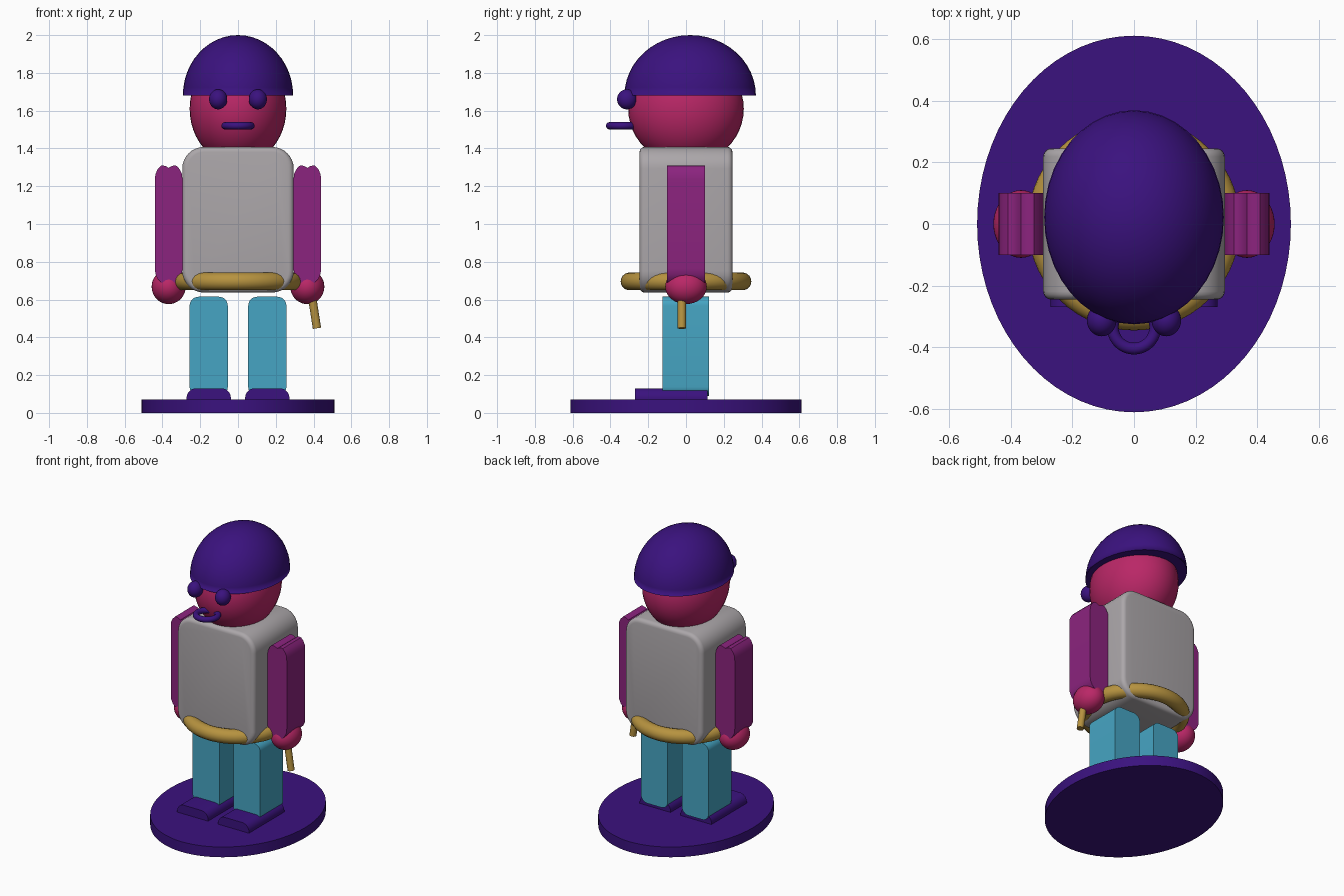
import bpy, bmesh, math
from mathutils import Vector

if "Cube" in bpy.data.objects:
    bpy.data.objects.remove(bpy.data.objects["Cube"])


def material(name, rgb):
    m = bpy.data.materials.new(name)
    m.diffuse_color = (*rgb, 1)
    m.use_nodes = True
    m.node_tree.nodes["Principled BSDF"].inputs["Base Color"].default_value = m.diffuse_color
    return m


PURPLE = material("deep purple", (0.043, 0.006, 0.21))
PINK = material("raspberry", (0.49, 0.02, 0.135))
GREY = material("warm grey", (0.41, 0.385, 0.40))
MAGENTA = material("magenta", (0.26, 0.017, 0.21))
TEAL = material("teal", (0.061, 0.376, 0.546))
GOLD = material("gold", (0.47, 0.29, 0.05))


def finish(name, mat, smooth=True):
    ob = bpy.context.object
    ob.name = name
    ob.data.materials.append(mat)
    if smooth:
        bpy.ops.object.shade_smooth_by_angle(angle=math.radians(35))
    return ob


def ball(name, loc, radii, mat):
    bpy.ops.mesh.primitive_uv_sphere_add(segments=40, ring_count=24, location=loc)
    bpy.context.object.scale = radii
    return finish(name, mat)


def ring(name, loc, major, minor, mat):
    bpy.ops.mesh.primitive_torus_add(location=loc, major_radius=major, minor_radius=minor,
                                     major_segments=56, minor_segments=18)
    return finish(name, mat)


def rounded(x0, x1, z0, z1, r, n=8):
    """Rounded rectangle outline in the XZ plane."""
    corners = [(x1 - r, z1 - r), (x0 + r, z1 - r), (x0 + r, z0 + r), (x1 - r, z0 + r)]
    pts = []
    for k, (cx, cz) in enumerate(corners):
        for i in range(n + 1):
            a = (k + i / n) * math.pi / 2
            pts.append((cx + r * math.cos(a), cz + r * math.sin(a)))
    return pts


def extrude(name, outline, y0, y1, mat, bevel=0):
    """Extrude an XZ outline from y0 to y1."""
    bm = bmesh.new()
    face = bm.faces.new([bm.verts.new((x, y0, z)) for x, z in outline])
    res = bmesh.ops.extrude_face_region(bm, geom=[face])
    for v in res["geom"]:
        if isinstance(v, bmesh.types.BMVert):
            v.co.y = y1
    bmesh.ops.recalc_face_normals(bm, faces=bm.faces)
    me = bpy.data.meshes.new(name)
    bm.to_mesh(me)
    bm.free()
    ob = bpy.data.objects.new(name, me)
    bpy.context.collection.objects.link(ob)
    bpy.ops.object.select_all(action='DESELECT')
    ob.select_set(True)
    bpy.context.view_layer.objects.active = ob
    if bevel:
        mod = ob.modifiers.new("edge", 'BEVEL')
        mod.width = bevel
        mod.segments = 4
        mod.limit_method = 'ANGLE'
        mod.angle_limit = math.radians(60)
        bpy.ops.object.modifier_apply(modifier=mod.name)
    return finish(name, mat)


# Oval base
bpy.ops.mesh.primitive_cylinder_add(vertices=72, radius=1, depth=1, location=(0, 0, 0.035))
bpy.context.object.scale = (0.51, 0.612, 0.07)
finish("base", PURPLE)

# Torso and belt
extrude("torso", rounded(-0.295, 0.295, 0.637, 1.408, 0.115), -0.246, 0.246, GREY, 0.027)
ring("belt", (0, 0, 0.696), 0.299, 0.047, GOLD)

# Arm outline: double-lobed at both ends
half_arm = [(0.073, 1.235), (0.07, 1.265), (0.058, 1.29), (0.042, 1.308),
            (0.03, 1.31), (0.012, 1.305), (0, 1.297)]
right_side = [(x, 2.0 - z) for x, z in reversed(half_arm)] + half_arm
arm_outline = right_side + [(-x, z) for x, z in reversed(right_side)
                            if x > 0]

for side, s in (("left", -1), ("right", 1)):
    cx = s * 0.155
    extrude(side + "_leg", rounded(cx - 0.101, cx + 0.101, 0.09, 0.615, 0.048),
            -0.125, 0.122, TEAL)
    extrude(side + "_shoe", rounded(cx - 0.117, cx + 0.117, 0.02, 0.13, 0.05),
            -0.27, 0.113, PURPLE)
    extrude(side + "_arm", [(s * 0.367 + x, z) for x, z in arm_outline],
            -0.1, 0.1, MAGENTA)
    ball(side + "_hand", (s * 0.367, 0, 0.668), (0.09, 0.11, 0.092), PINK)
    ball(side + "_eye", (s * 0.105, -0.313, 1.66), (0.048, 0.052, 0.053), PURPLE)

# Stick held in the right hand
a, b = Vector((0.385, -0.022, 0.66)), Vector((0.418, -0.022, 0.448))
bpy.ops.mesh.primitive_cylinder_add(vertices=20, radius=0.022, depth=(a - b).length,
                                    location=(a + b) / 2)
bpy.context.object.rotation_euler = (a - b).to_track_quat('Z', 'Y').to_euler()
finish("stick", GOLD)

# Head and mouth ring
ball("head", (0, 0, 1.61), (0.256, 0.306, 0.295), PINK)
ring("mouth", (0, -0.336, 1.52), 0.069, 0.019, PURPLE)

# Helmet: upper half of an ellipsoid, closed underneath
helmet = ball("helmet", (0, 0.022, 1.68), (0.292, 0.348, 0.32), PURPLE)
bm = bmesh.new()
bm.from_mesh(helmet.data)
bmesh.ops.bisect_plane(bm, geom=bm.verts[:] + bm.edges[:] + bm.faces[:],
                       plane_co=(0, 0, 0), plane_no=(0, 0, 1), clear_inner=True)
rim = [e for e in bm.edges if e.is_boundary]
bmesh.ops.contextual_create(bm, geom=rim)
bmesh.ops.recalc_face_normals(bm, faces=bm.faces)
for e in rim:
    e.smooth = False
bm.to_mesh(helmet.data)
bm.free()
